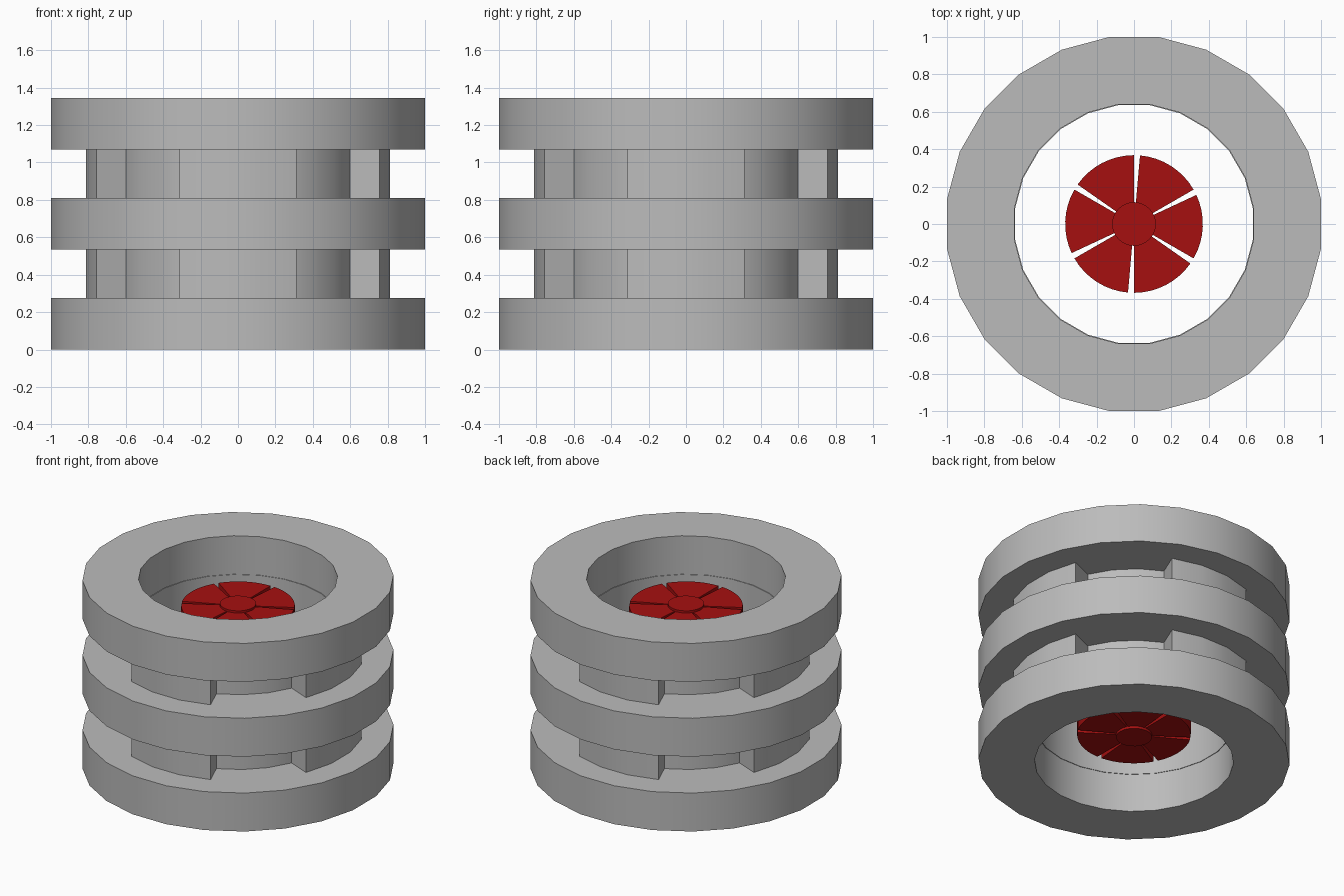
import bpy
import bmesh
from math import radians, sin, cos

cube = bpy.data.objects.get("Cube")
if cube:
    bpy.data.objects.remove(cube, do_unlink=True)


def make_material(name, color):
    mat = bpy.data.materials.new(name)
    mat.use_nodes = True
    mat.diffuse_color = color
    mat.node_tree.nodes["Principled BSDF"].inputs["Base Color"].default_value = color
    return mat


gray = make_material("plain gray", (0.5, 0.5, 0.5, 1))
red = make_material("deep red", (0.38, 0.005, 0.005, 1))


def arc_solid(name, mat, r_in, r_out, z0, z1, start=7.5, sweep=360, steps=24):
    """Rectangular section swept about z; a full sweep closes into a ring."""
    closed = sweep == 360
    bm = bmesh.new()
    section = [(r_in, z0), (r_out, z0), (r_out, z1), (r_in, z1)]
    loops = []
    for i in range(steps if closed else steps + 1):
        a = radians(start + sweep * i / steps)
        loops.append([bm.verts.new((r * cos(a), r * sin(a), z)) for r, z in section])
    for i in range(steps):
        a, b = loops[i], loops[(i + 1) % len(loops)]
        for j in range(4):
            k = (j + 1) % 4
            bm.faces.new((a[j], a[k], b[k], b[j]))
    if not closed:
        bm.faces.new(loops[0])
        bm.faces.new(loops[-1][::-1])
    bmesh.ops.recalc_face_normals(bm, faces=bm.faces[:])
    return finish(name, mat, bm)


def finish(name, mat, bm):
    mesh = bpy.data.meshes.new(name)
    bm.to_mesh(mesh)
    bm.free()
    mesh.materials.append(mat)
    obj = bpy.data.objects.new(name, mesh)
    bpy.context.collection.objects.link(obj)
    bpy.ops.object.select_all(action="DESELECT")
    obj.select_set(True)
    bpy.context.view_layer.objects.active = obj
    bpy.ops.object.shade_smooth_by_angle(angle=radians(30))
    return obj


R_OUT, R_IN, R_BLOCK = 1.0086, 0.645, 0.82
RING_H, PITCH = 0.275, 0.535

# Three stacked rings
for name, level in (("lower", 0), ("middle", 1), ("upper", 2)):
    z = level * PITCH
    arc_solid(name + "_ring", gray, R_IN, R_OUT, z, z + RING_H)

# Thin inner wall and four spacer blocks in each gap
for name, level in (("lower", 0), ("upper", 1)):
    z0, z1 = level * PITCH + RING_H, (level + 1) * PITCH
    arc_solid(name + "_inner_wall", gray, R_IN - 0.004, R_IN + 0.002, z0, z1)
    for side, angle in (("left", 0), ("back", 90), ("right", 180), ("front", 270)):
        arc_solid(f"{name}_{side}_block", gray, R_IN, R_BLOCK, z0, z1,
                  angle - 22.5, 45, 3)

# Core: six wedges separated by narrow slits around a central pin
for i in range(6):
    arc_solid(f"core_wedge_{i + 1}", red, 0.1, 0.368, 0.2, 1.147, 30 + 60 * i, 55, 8)

bm = bmesh.new()
bmesh.ops.create_cone(bm, cap_ends=True, segments=24, radius1=0.117, radius2=0.117,
                      depth=0.98)
bmesh.ops.translate(bm, verts=bm.verts, vec=(0, 0, 0.6725))
finish("core_pin", red, bm)
